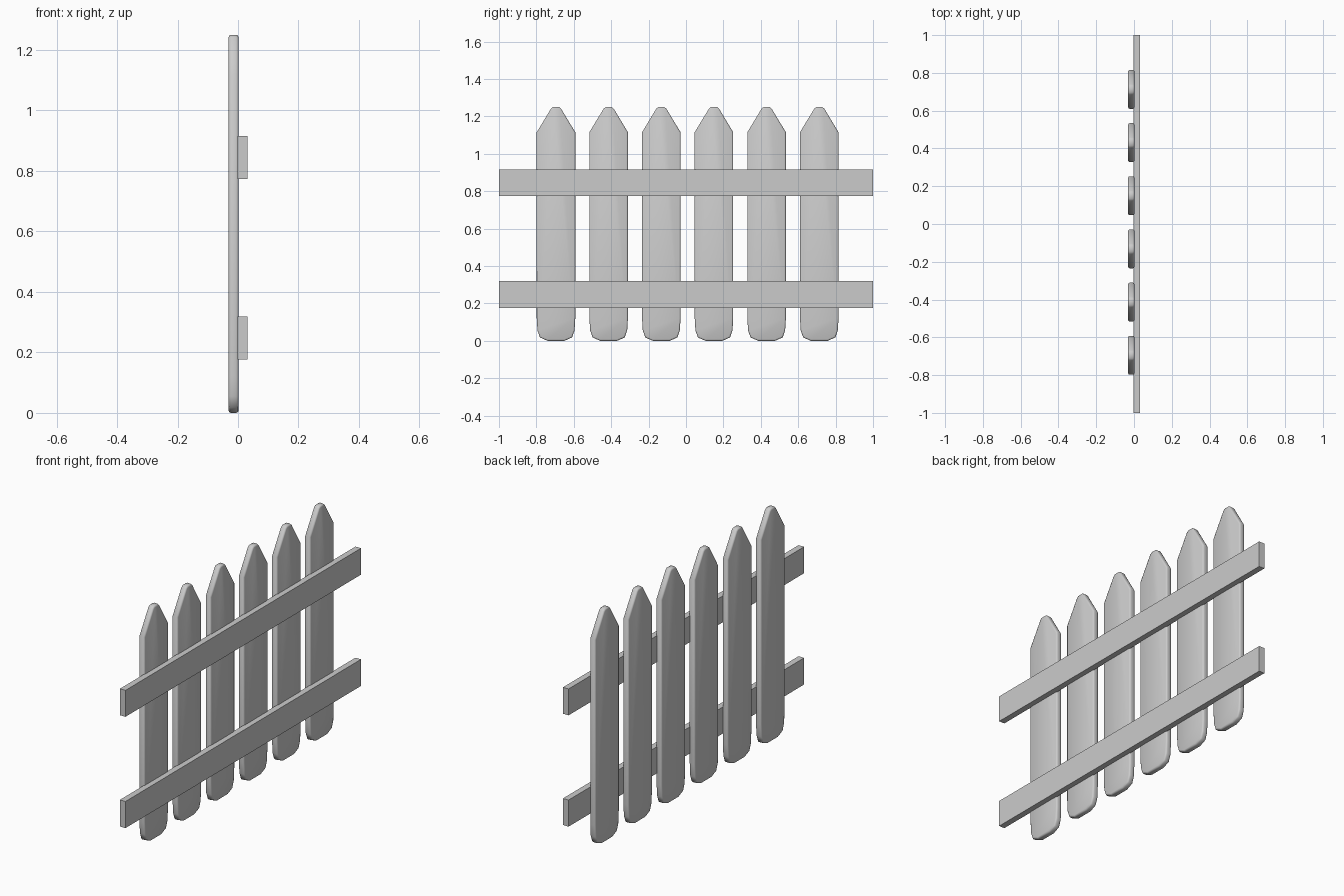
import bpy, bmesh, math

if "Cube" in bpy.data.objects:
    bpy.data.objects.remove(bpy.data.objects["Cube"])


def finish(name, bm):
    bmesh.ops.recalc_face_normals(bm, faces=bm.faces[:])
    mesh = bpy.data.meshes.new(name)
    bm.to_mesh(mesh)
    bm.free()
    obj = bpy.data.objects.new(name, mesh)
    bpy.context.collection.objects.link(obj)
    return obj


# Half outline of a picket (offset from its centre line, height), bottom to top
HALF = [(0.045, 0.0), (0.086, 0.018), (0.099, 0.055), (0.103, 0.12),
        (0.103, 1.115), (0.027, 1.241), (0.016, 1.25)]
OUTLINE = HALF + [(-y, z) for y, z in reversed(HALF)]


def picket(name, yc):
    bm = bmesh.new()
    face = bm.faces.new([bm.verts.new((-0.031, yc + y, z)) for y, z in OUTLINE])
    ext = bmesh.ops.extrude_face_region(bm, geom=[face])
    verts = [g for g in ext["geom"] if isinstance(g, bmesh.types.BMVert)]
    bmesh.ops.translate(bm, verts=verts, vec=(0.033, 0, 0))
    bm.normal_update()
    # Soften the rims of the front and back faces
    rims = [e for e in bm.edges if abs(e.verts[0].co.x - e.verts[1].co.x) < 1e-5]
    bmesh.ops.bevel(bm, geom=rims, offset=0.008, segments=2, profile=0.5,
                    affect='EDGES', clamp_overlap=True)
    obj = finish(name, bm)
    bpy.ops.object.select_all(action='DESELECT')
    obj.select_set(True)
    bpy.context.view_layer.objects.active = obj
    bpy.ops.object.shade_smooth_by_angle(angle=math.radians(50))


def rail(name, z0, z1):
    bm = bmesh.new()
    bmesh.ops.create_cube(bm, size=1)
    bmesh.ops.scale(bm, verts=bm.verts, vec=(0.033, 2.0, z1 - z0))
    bmesh.ops.translate(bm, verts=bm.verts, vec=(0.0145, 0, (z0 + z1) / 2))
    finish(name, bm)


# Six evenly spaced pickets
for i in range(6):
    picket(f"picket_{i + 1}", -0.695 + 0.2815 * i)

# Two horizontal rails
rail("lower_rail", 0.176, 0.319)
rail("upper_rail", 0.774, 0.916)
